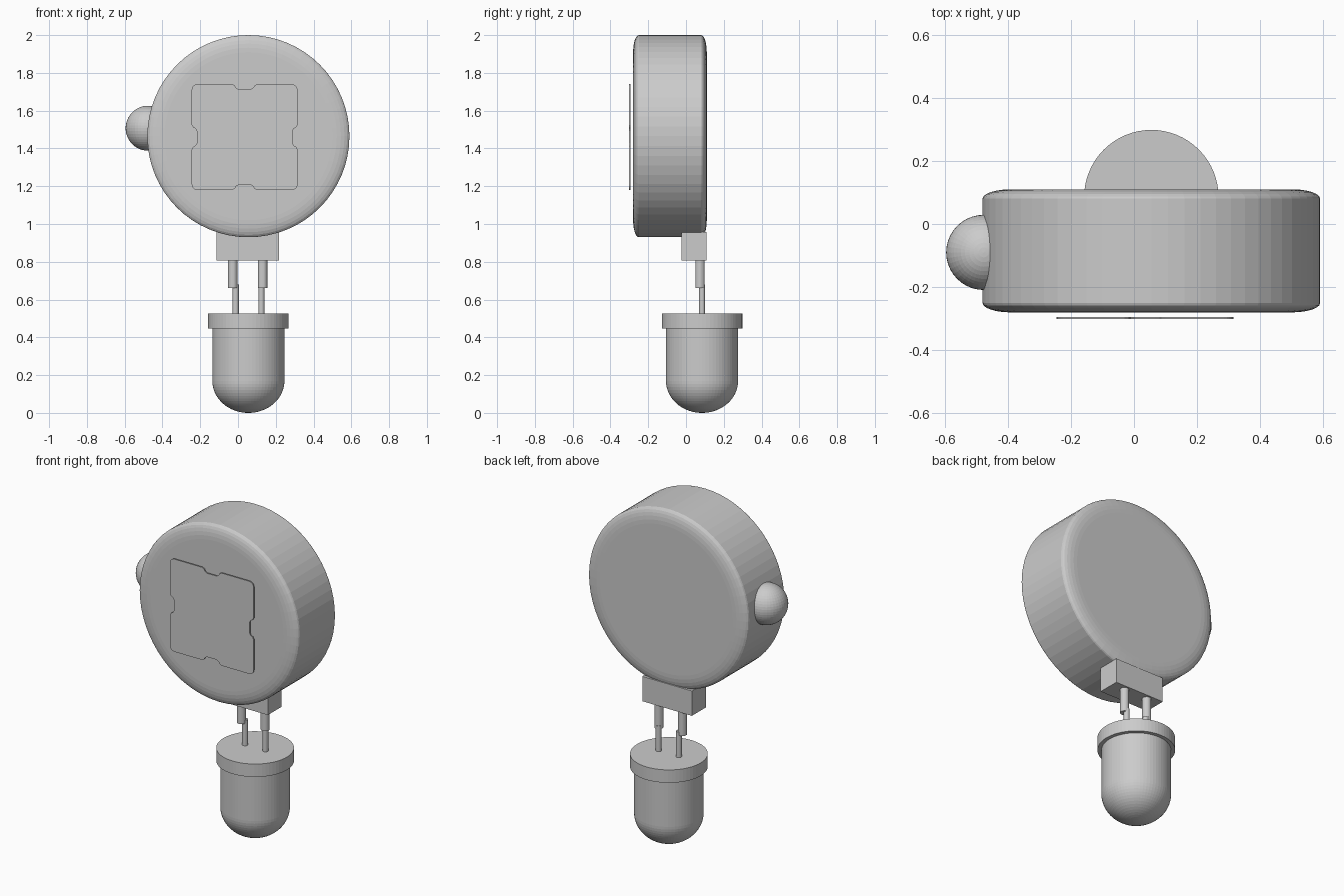
import bpy
import bmesh
from math import sin, cos, pi, tau
from mathutils import Matrix, Vector

cube = bpy.data.objects.get("Cube")
if cube:
    bpy.data.objects.remove(cube, do_unlink=True)

AXIS_X = 0.055     # shared vertical centre line of case and lamp
LAMP_Y = 0.085


def add_object(name, bm):
    bmesh.ops.recalc_face_normals(bm, faces=bm.faces)
    mesh = bpy.data.meshes.new(name)
    bm.to_mesh(mesh)
    bm.free()
    obj = bpy.data.objects.new(name, mesh)
    bpy.context.collection.objects.link(obj)
    return obj


def lathe(name, profile, matrix, sides=64):
    """Turn (radius, height) points, running axis to axis, about local z."""
    bm = bmesh.new()
    verts = [bm.verts.new((r, 0, h)) for r, h in profile]
    edges = [bm.edges.new(pair) for pair in zip(verts, verts[1:])]
    bmesh.ops.spin(bm, geom=verts + edges, cent=(0, 0, 0), axis=(0, 0, 1),
                   angle=tau, steps=sides, use_merge=True)
    bmesh.ops.remove_doubles(bm, verts=bm.verts, dist=1e-5)
    bm.transform(matrix)
    return add_object(name, bm)


def box(name, low, high):
    low, high = Vector(low), Vector(high)
    bm = bmesh.new()
    bmesh.ops.create_cube(bm, size=1, matrix=Matrix.Translation((low + high) / 2)
                          @ Matrix.Diagonal((*(high - low), 1)))
    return add_object(name, bm)


def rod(name, x, y, bottom, top, radius):
    profile = [(0, bottom), (radius, bottom), (radius, top), (0, top)]
    return lathe(name, profile, Matrix.Translation((x, y, 0)), 24)


# Round case with softly rolled rims
radius, half, roll, lip = 0.535, 0.195, 0.09, 0.03
rim = [(radius - roll + roll * sin(a), half - lip + lip * cos(a))
       for a in (i * pi / 12 for i in range(7))]
case_profile = [(0, half)] + rim + [(r, -h) for r, h in reversed(rim)] + [(0, -half)]
lathe("case", case_profile,
      Matrix.Translation((AXIS_X, -0.085, 1.465)) @ Matrix.Rotation(pi / 2, 4, 'X'))

# Side button
bm = bmesh.new()
bmesh.ops.create_uvsphere(bm, u_segments=40, v_segments=24, radius=0.119,
                          matrix=Matrix.Translation((-0.476, -0.09, 1.507)))
add_object("side_button", bm)

# Front plate: rounded corner and half notch, turned around four quarters
size, corner = 0.28, 0.03
quarter = [(size - 0.027, 0.032), (size - 0.02, 0.045), (size - 0.007, 0.052),
           (size, 0.065)]
quarter += [(size - corner + corner * cos(a), size - corner + corner * sin(a))
            for a in (i * pi / 10 for i in range(6))]
quarter += [(y, x) for x, y in reversed(quarter[:4])]
bm = bmesh.new()
outline = []
for k in range(4):
    c, s = cos(k * pi / 2), sin(k * pi / 2)
    outline += [bm.verts.new((c * x - s * z + 0.035, -0.294, s * x + c * z + 1.46))
                for x, z in quarter]
face = bm.faces.new(outline)
extruded = bmesh.ops.extrude_face_region(bm, geom=[face], use_keep_orig=True)["geom"]
bmesh.ops.translate(bm, vec=(0, -0.007, 0),
                    verts=[v for v in extruded if isinstance(v, bmesh.types.BMVert)])
add_object("front_plate", bm)

# Connector block under the case
box("connector", (-0.115, -0.025, 0.807), (0.217, 0.108, 0.957))

# Sockets and thin leads
for side, socket_x, lead_x in (("right", -0.028, -0.012), ("left", 0.13, 0.124)):
    rod(side + "_socket", socket_x, 0.074, 0.66, 0.82, 0.025)
    rod(side + "_lead", lead_x, LAMP_Y, 0.5, 0.68, 0.016)

# Lamp with flange and domed tip
bulb, dome = 0.191, 0.17
lamp_profile = [(bulb * sin(a), dome - dome * cos(a))
                for a in (i * pi / 32 for i in range(17))]
lamp_profile += [(bulb, 0.447), (0.213, 0.447), (0.213, 0.525), (0, 0.525)]
lathe("lamp", lamp_profile, Matrix.Translation((AXIS_X, LAMP_Y, 0)))
